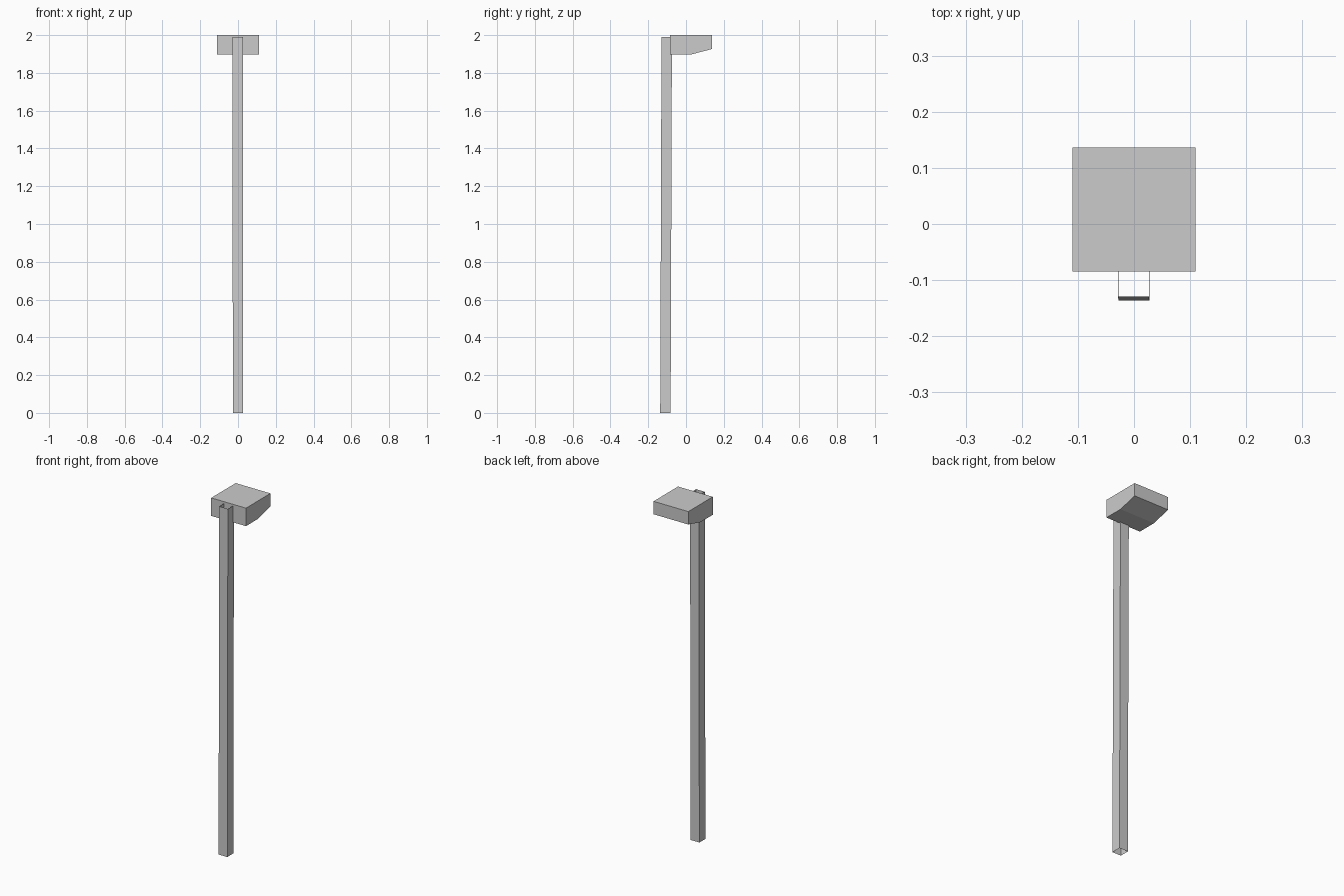
import bpy

if "Cube" in bpy.data.objects:
    bpy.data.objects.remove(bpy.data.objects["Cube"])


def add_mesh(name, verts, faces):
    mesh = bpy.data.meshes.new(name)
    mesh.from_pydata(verts, [], faces)
    mesh.update()
    obj = bpy.data.objects.new(name, mesh)
    bpy.context.collection.objects.link(obj)
    return obj


def loft(name, start, end, capped):
    """Join two matching outlines with side faces, optionally closing the ends."""
    n = len(start)
    faces = [(i, (i + 1) % n, n + (i + 1) % n, n + i) for i in range(n)]
    if capped:
        faces += [tuple(reversed(range(n))), tuple(range(n, 2 * n))]
    return add_mesh(name, start + end, faces)


def square(cx, cy, z, half=0.0275):
    return [(cx + sx * half, cy + sy * half, z)
            for sx, sy in ((-1, -1), (1, -1), (1, 1), (-1, 1))]


# Post: slightly leaning square tube, open at both ends
loft("post", square(0.0, -0.109, 0.0), square(-0.001, -0.102, 1.99), False)

# Lamp head: box with a sloped underside towards the back, extruded along x
profile = [(-0.085, 1.897), (-0.085, 2.0), (0.1365, 2.0), (0.1365, 1.926), (0.025, 1.897)]
loft("lamp_head",
     [(0.11, y, z) for y, z in profile],
     [(-0.11, y, z) for y, z in profile], True)
